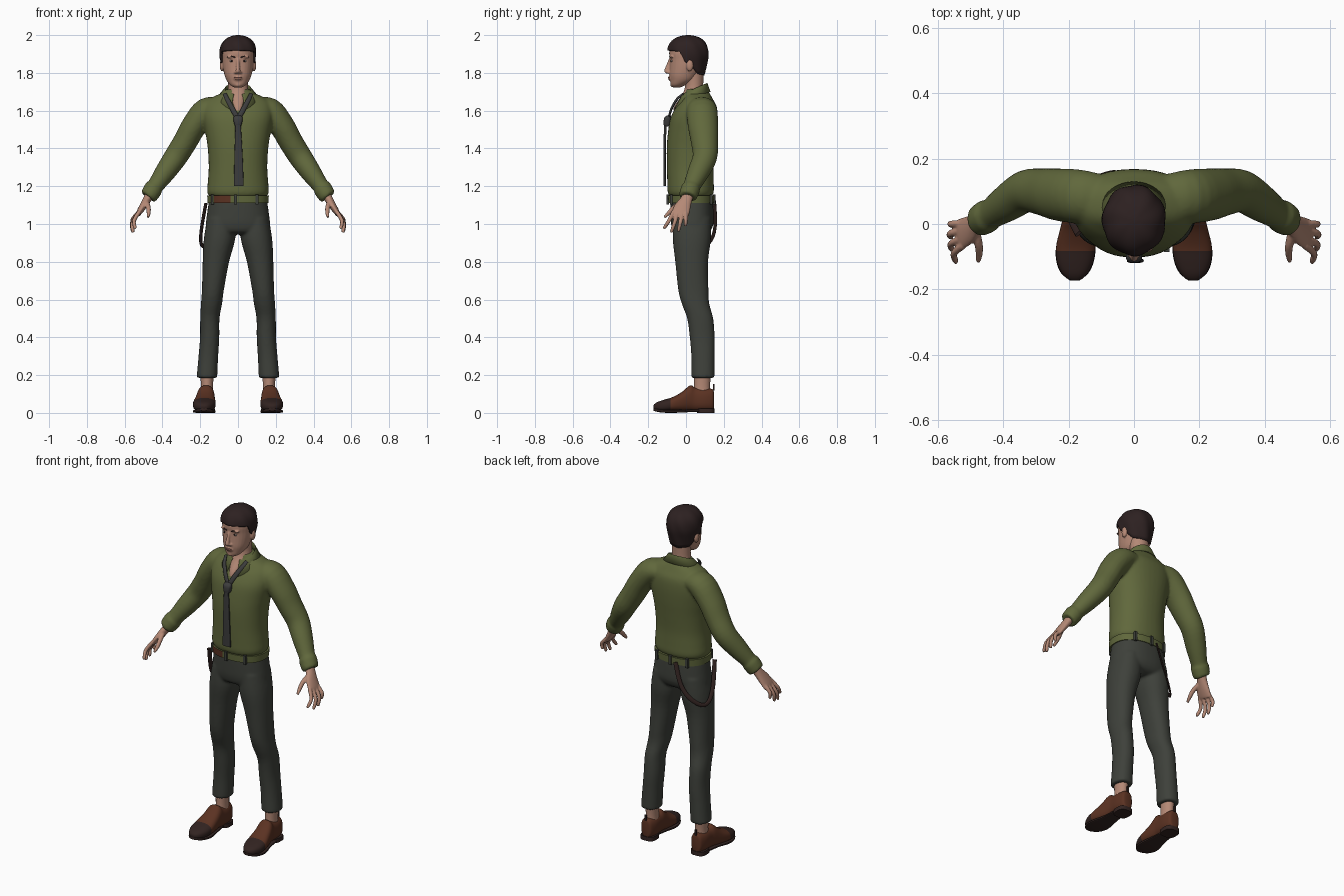
import bpy, bmesh, math
from mathutils import Vector, Matrix


def mat(name, r, g, b):
    m = bpy.data.materials.new(name)
    m.diffuse_color = (r, g, b, 1)
    return m


OLIVE = mat("olive_cloth", .118, .138, .045)
GREY = mat("dark_grey_cloth", .048, .052, .043)
SKIN = mat("skin", .46, .25, .18)
HAIR = mat("dark_hair", .026, .015, .015)
BROWN = mat("brown_leather", .105, .032, .016)
DARK = mat("dark_leather", .032, .017, .015)
TIE = mat("charcoal_cloth", .045, .045, .045)
LIP = mat("lip", .33, .14, .105)
WHITE = mat("eye_white", .42, .36, .33)


def spline(rows, k):
    """Catmull-Rom through rows of numbers."""
    out = []
    for i in range(len(rows) - 1):
        p = [rows[max(i - 1, 0)], rows[i], rows[i + 1], rows[min(i + 2, len(rows) - 1)]]
        for j in range(k):
            t = j / k
            out.append([.5 * (2 * b + (c - a) * t + (2 * a - 5 * b + 4 * c - d) * t * t
                              + (3 * b - a - 3 * c + d) * t ** 3) for a, b, c, d in zip(*p)])
    return out + [list(rows[-1])]


def loft(bm, rows, axis=None, ref=(0, 1, 0), n=28, k=4, power=2, s=1):
    """Skin through rows (x, y, z, ru, rv); rings flat on an axis or square to the path."""
    pts = spline(rows, k)
    rings = []
    for i, r in enumerate(pts):
        c = Vector(r[:3])
        if axis == 'z':
            u, v = Vector((1, 0, 0)), Vector((0, 1, 0))
        elif axis == 'y':
            u, v = Vector((1, 0, 0)), Vector((0, 0, 1))
        else:
            t = (Vector(pts[min(i + 1, len(pts) - 1)][:3]) - Vector(pts[max(i - 1, 0)][:3])).normalized()
            v = Vector(ref)
            v = (v - t * v.dot(t)).normalized()
            u = v.cross(t)
        ring = []
        for j in range(n):
            a = 2 * math.pi * j / n
            ca, sa = math.cos(a), math.sin(a)
            q = c + u * r[3] * math.copysign(abs(ca) ** (2 / power), ca) \
                + v * r[4] * math.copysign(abs(sa) ** (2 / power), sa)
            ring.append(bm.verts.new((q.x * s, q.y, q.z)))
        rings.append(ring)
    for a, b in zip(rings, rings[1:]):
        for j in range(n):
            bm.faces.new((a[j], a[(j + 1) % n], b[(j + 1) % n], b[j]))
    bm.faces.new(rings[0])
    bm.faces.new(rings[-1])


def ball(bm, c, r):
    bmesh.ops.create_uvsphere(bm, u_segments=20, v_segments=12, radius=1,
                              matrix=Matrix.Translation(c) @ Matrix.Diagonal((*r, 1)))


def box(bm, c, size):
    bmesh.ops.create_cube(bm, size=1, matrix=Matrix.Translation(c) @ Matrix.Diagonal((*size, 1)))


def finish(name, bm, mats, voxel=0, smooth=4, rule=None, solid=0):
    bmesh.ops.recalc_face_normals(bm, faces=bm.faces)
    if rule:
        for f in bm.faces:
            f.material_index = rule(f.calc_center_median())
    me = bpy.data.meshes.new(name)
    bm.to_mesh(me)
    bm.free()
    ob = bpy.data.objects.new(name, me)
    bpy.context.collection.objects.link(ob)
    for m in mats:
        me.materials.append(m)
    bpy.ops.object.select_all(action='DESELECT')
    ob.select_set(True)
    bpy.context.view_layer.objects.active = ob
    bpy.ops.object.shade_smooth_by_angle(angle=math.radians(45))
    if solid:
        mod = ob.modifiers.new("thickness", 'SOLIDIFY')
        mod.thickness, mod.offset = solid, 0
    if voxel:
        mod = ob.modifiers.new("fuse", 'REMESH')
        mod.mode, mod.voxel_size, mod.use_smooth_shade = 'VOXEL', voxel, True
        mod = ob.modifiers.new("soften", 'SMOOTH')
        mod.factor, mod.iterations = .5, smooth
    return ob


SIDES = (1, -1)

# shirt: torso, sleeves and cuffs fused
bm = bmesh.new()
loft(bm, [(0, .025, 1.145, .152, .112), (0, .025, 1.17, .163, .122), (0, .024, 1.22, .16, .123),
          (0, .023, 1.3, .155, .124), (0, .027, 1.4, .16, .129), (0, .034, 1.48, .172, .13),
          (0, .043, 1.56, .186, .125), (0, .055, 1.62, .182, .108), (0, .06, 1.66, .155, .083),
          (0, .058, 1.695, .085, .065), (0, .05, 1.715, .06, .055)], 'z', n=40, power=2.25)
for s in SIDES:
    loft(bm, [(.09, .08, 1.615, .05, .07), (.165, .084, 1.6, .07, .082), (.232, .09, 1.52, .067, .08),
              (.28, .098, 1.435, .064, .072), (.33, .1, 1.355, .062, .065), (.385, .066, 1.275, .055, .058),
              (.438, .03, 1.2, .044, .046), (.447, .025, 1.188, .05, .051), (.472, .01, 1.148, .046, .048),
              (.476, .008, 1.142, .036, .038)], s=s)
finish("shirt", bm, [OLIVE], .008, 5)

# folded collar, open at the throat
bm = bmesh.new()
prev = None
for i in range(41):
    a = math.radians(20 + 320 * i / 40)
    sn, cs = math.sin(a), math.cos(a)
    col = [bm.verts.new(p) for p in (
        (.064 * sn, .045 - .062 * cs, 1.685 - .03 * cs),
        (.07 * sn, .045 - .068 * cs, 1.712 - .03 * cs),
        (.105 * sn, .03 - .095 * cs, 1.668 - .03 * cs - .04 * max(0, cs) ** 2))]
    if prev:
        for j in range(2):
            bm.faces.new((prev[j], prev[j + 1], col[j + 1], col[j]))
    prev = col
finish("collar", bm, [OLIVE], solid=.01)

# trousers: hips and both legs fused
bm = bmesh.new()
loft(bm, [(0, .03, 1.135, .152, .112), (0, .032, 1.06, .163, .114), (0, .033, 1., .17, .112),
          (0, .03, .96, .165, .095), (0, .03, .945, .12, .06)], 'z', n=40, power=2.3)
for s in SIDES:
    loft(bm, [(.088, .033, 1.03, .075, .1), (.098, .031, .92, .083, .101), (.117, .03, .8, .07, .087),
              (.133, .039, .65, .058, .08), (.14, .05, .58, .056, .073), (.149, .075, .5, .051, .069),
              (.15, .086, .4, .051, .066), (.157, .09, .3, .052, .062), (.163, .09, .21, .054, .062),
              (.164, .09, .185, .054, .062)], 'z', s=s, power=2.2)
finish("trousers", bm, [GREY], .008, 4)

# belt with a brown front tongue, and belt loops
bm = bmesh.new()
loft(bm, [(0, .027, 1.11, .161, .12), (0, .027, 1.15, .163, .122)], 'z', n=96, k=1, power=2.3)
finish("belt", bm, [OLIVE, BROWN], rule=lambda c: int(-.125 < c.x < -.04 and c.y < 0 and 1.112 < c.z < 1.148))
bm = bmesh.new()
for x, y in ((-.012, -.096), (.1, -.078), (-.135, -.045), (0, .149), (.1, .133), (-.1, .133)):
    box(bm, (x, y, 1.13), (.016, .014, .054))
finish("belt_loops", bm, [GREY])

# hanging strap on one hip
bm = bmesh.new()
loft(bm, [(-.035, .15, 1.125, .012, .005), (-.075, .155, 1., .012, .005), (-.13, .135, .92, .012, .005),
          (-.187, .085, .885, .012, .005), (-.196, .03, .95, .012, .005), (-.17, -.03, 1.11, .012, .005)],
     ref=(1, -1, 0), n=12, k=8)
finish("hip_strap", bm, [DARK])

# necktie: blade, knot and neck bands
bm = bmesh.new()
loft(bm, [(.004, -.112, 1.2, .026, .006), (.003, -.113, 1.35, .022, .006), (0, -.11, 1.54, .014, .007)],
     'z', n=16, power=4)
loft(bm, [(0, -.098, 1.515, .012, .012), (0, -.1, 1.525, .019, .018), (0, -.098, 1.56, .025, .018),
          (0, -.09, 1.575, .015, .01)], 'z', n=16, power=3)
for s in SIDES:
    loft(bm, [(.003, -.092, 1.56, .013, .006), (.03, -.077, 1.61, .013, .006), (.057, -.048, 1.66, .012, .006),
              (.07, -.015, 1.69, .01, .004)], n=12, s=s)
finish("necktie", bm, [TIE])

# neck and open throat
bm = bmesh.new()
loft(bm, [(0, -.018, 1.6, .03, .05), (0, -.008, 1.63, .036, .05), (0, .035, 1.69, .053, .052),
          (0, .043, 1.74, .052, .048), (0, .04, 1.82, .055, .055)], 'z')
finish("neck", bm, [SKIN])

# head with nose, ears, brow and chin fused
bm = bmesh.new()
loft(bm, [(0, -.05, 1.722, .018, .018), (0, -.042, 1.735, .04, .038), (0, -.02, 1.76, .06, .064),
          (0, -.01, 1.79, .072, .078), (0, .003, 1.83, .08, .09), (0, .007, 1.87, .083, .093),
          (0, .007, 1.91, .084, .096), (0, .01, 1.95, .075, .086), (0, .01, 1.975, .045, .05)],
     'z', power=2.15)
loft(bm, [(0, -.083, 1.875, .008, .008), (0, -.093, 1.84, .009, .012), (0, -.1, 1.81, .013, .016),
          (0, -.094, 1.797, .015, .012)], 'z', n=16)
ball(bm, (0, -.082, 1.772), (.024, .012, .014))
ball(bm, (0, -.066, 1.737), (.022, .018, .013))
for s in SIDES:
    ball(bm, (s * .085, .02, 1.84), (.012, .019, .032))
    ball(bm, (s * .034, -.075, 1.885), (.026, .012, .008))
    ball(bm, (s * .013, -.09, 1.802), (.008, .011, .007))
finish("head", bm, [SKIN], .0045, 3)

# facial details
bm = bmesh.new()
for s in SIDES:
    ball(bm, (s * .033, -.075, 1.863), (.013, .007, .0055))
finish("eyes", bm, [WHITE])
bm = bmesh.new()
for s in SIDES:
    ball(bm, (s * .033, -.0795, 1.863), (.0055, .004, .005))
    loft(bm, [(.014, -.085, 1.881, .003, .003), (.034, -.084, 1.888, .003, .004),
              (.056, -.069, 1.882, .002, .003)], n=8, s=s)
finish("irises_and_brows", bm, [HAIR])
bm = bmesh.new()
ball(bm, (0, -.088, 1.775), (.021, .008, .004))
ball(bm, (0, -.087, 1.768), (.018, .008, .0045))
finish("lips", bm, [LIP])

# hair: a dome with a hairline that drops towards the nape
LINE = [(0, 1.918), (.3, 1.912), (.42, 1.855), (.5, 1.85), (.62, 1.83), (.8, 1.795), (1.01, 1.788)]


def hairline(f):
    for (a, p), (b, q) in zip(LINE, LINE[1:]):
        if f <= b:
            return p + (q - p) * (f - a) / (b - a)


bm = bmesh.new()
N, M = 72, 16
grid = []
for i in range(N):
    a = 2 * math.pi * i / N
    zb = hairline((1 - math.cos(a)) / 2)
    col = []
    for j in range(M):
        z = zb + (1.995 - zb) * math.sin(j / M * math.pi / 2)
        u = (z - 1.89) / .105
        r = math.sqrt(1 - u ** 3) if u > 0 else 1 - 2.2 * (1.89 - z)
        r *= 1 + .025 * math.sin(7 * a + 30 * z)
        col.append(bm.verts.new((.092 * r * math.sin(a), .011 - .104 * r * math.cos(a), z)))
    grid.append(col)
top = bm.verts.new((0, .011, 1.996))
for i in range(N):
    a, b = grid[i], grid[(i + 1) % N]
    for j in range(M - 1):
        bm.faces.new((a[j], b[j], b[j + 1], a[j + 1]))
    bm.faces.new((a[-1], b[-1], top))
finish("hair", bm, [HAIR], solid=.01)

# hands: palm, four fingers and thumb fused
bm = bmesh.new()
for s in SIDES:
    loft(bm, [(.455, .02, 1.175, .024, .029), (.48, .003, 1.132, .022, .031), (.505, -.018, 1.09, .019, .043),
              (.527, -.03, 1.056, .014, .047), (.533, -.033, 1.045, .009, .042)], s=s)
    for (y0, x1, y1, z1) in ((-.066, .545, -.113, .982), (-.044, .557, -.076, .962),
                             (-.02, .56, -.039, .968), (.002, .557, -.002, .996)):
        mid = (.535 + (x1 - .535) * .7 + .008, (y0 + y1) / 2, (1.055 + z1) / 2)
        loft(bm, [(.522, y0, 1.065, .011, .011), (*mid, .0105, .0105), (x1, y1, z1, .009, .009),
                  (x1 - .001, y1 - .002, z1 - .008, .005, .005)], n=12, s=s)
    loft(bm, [(.487, -.012, 1.12, .014, .015), (.475, -.06, 1.09, .013, .013), (.473, -.09, 1.06, .011, .011),
              (.476, -.115, 1.035, .007, .007)], ref=(1, 0, 0), n=12, s=s)
finish("hands", bm, [SKIN], .0045, 2)

# bare ankles
bm = bmesh.new()
for s in SIDES:
    loft(bm, [(.164, .085, .09, .034, .045), (.164, .085, .14, .032, .042), (.164, .088, .22, .036, .045)],
         'z', s=s)
finish("ankles", bm, [SKIN])

# shoes with dark toe caps
bm = bmesh.new()
for s in SIDES:
    loft(bm, [(.166, .148, .068, .018, .04), (.166, .14, .07, .033, .056), (.166, .1, .07, .043, .06),
              (.167, .05, .072, .043, .062), (.17, .022, .078, .046, .068), (.174, -.02, .06, .053, .052),
              (.178, -.07, .046, .06, .038), (.18, -.115, .038, .056, .032), (.181, -.15, .034, .04, .024),
              (.181, -.168, .032, .022, .014), (.181, -.173, .032, .008, .005)], 'y', s=s, n=32, power=2.5)
finish("shoes", bm, [BROWN, DARK], rule=lambda c: int(c.y < -.085 or c.z < .018))

# soles, heels and heel tabs
bm = bmesh.new()
for s in SIDES:
    loft(bm, [(.175, .07, .012, .036, .006), (.174, 0, .01, .045, .007), (.178, -.07, .008, .06, .008),
              (.18, -.115, .009, .057, .008), (.181, -.15, .013, .042, .008), (.181, -.172, .018, .016, .007)],
         'y', s=s, n=20, power=4)
    loft(bm, [(.167, .105, 0, .045, .046), (.167, .105, .024, .044, .045)], 'z', s=s, k=1, power=3)
    box(bm, (s * .166, .146, .135), (.012, .008, .035))
finish("soles", bm, [DARK])
